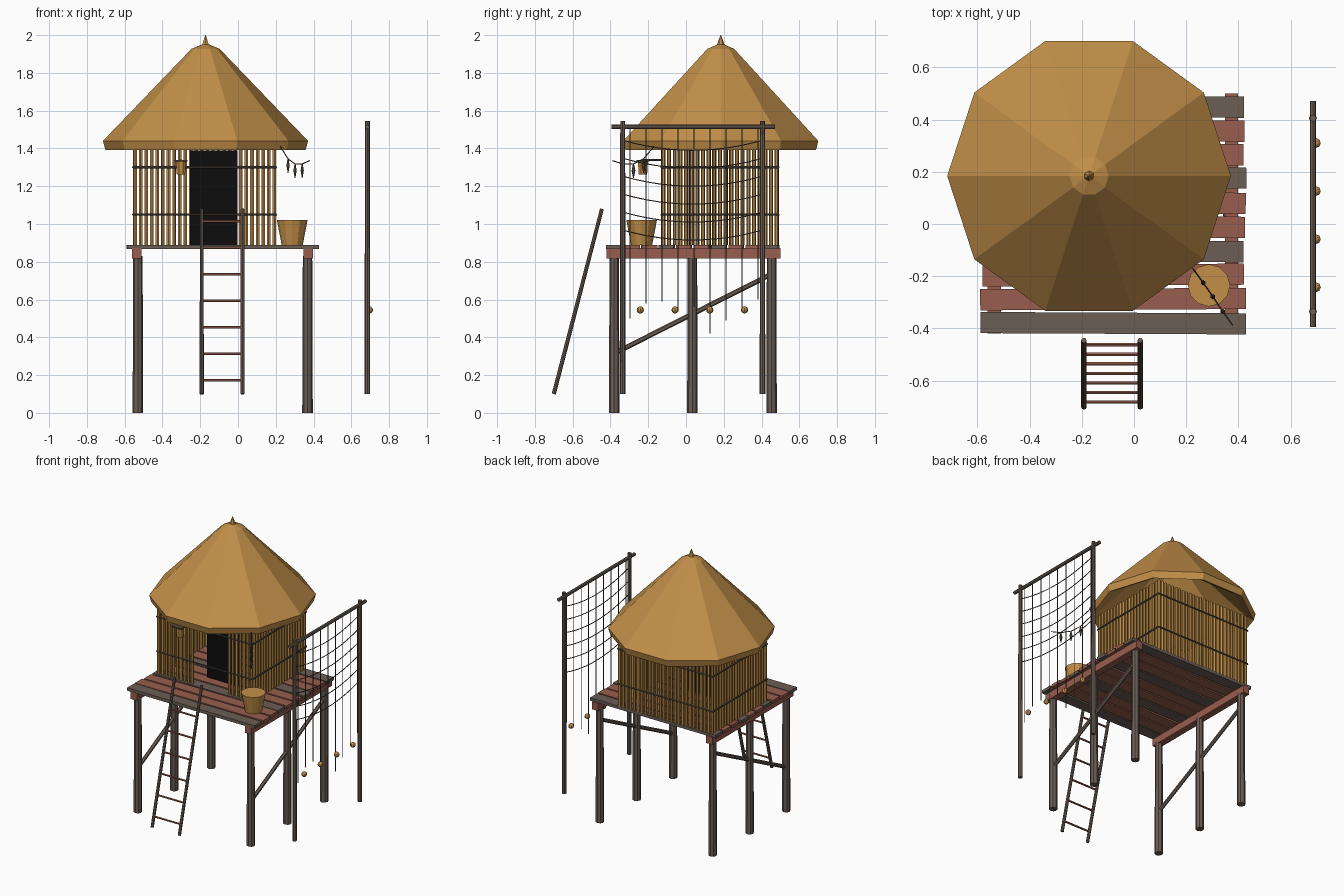
import bpy, bmesh, math, random
from mathutils import Vector, Matrix

if "Cube" in bpy.data.objects:
    bpy.data.objects.remove(bpy.data.objects["Cube"])

random.seed(4)

def material(name, r, g, b):
    m = bpy.data.materials.new(name)
    m.diffuse_color = (r, g, b, 1)
    m.use_nodes = True
    m.node_tree.nodes["Principled BSDF"].inputs["Base Color"].default_value = m.diffuse_color
    return m

STRAW = material("straw tan", 0.54, 0.275, 0.066)
WOOD = material("weathered wood", 0.145, 0.112, 0.090)
RED = material("red wood", 0.31, 0.110, 0.074)
ROPE = material("dark rope", 0.095, 0.074, 0.058)
BLACK = material("black", 0.004, 0.004, 0.004)

def finish(name, bm, mat):
    me = bpy.data.meshes.new(name)
    bmesh.ops.recalc_face_normals(bm, faces=bm.faces)
    bm.to_mesh(me)
    bm.free()
    me.materials.append(mat)
    ob = bpy.data.objects.new(name, me)
    bpy.context.collection.objects.link(ob)
    return ob

def rods(name, items, mat, sides=8):
    """Tapered rods: each item is (start, end, start radius, end radius)."""
    bm = bmesh.new()
    for a, b, ra, rb in items:
        a, b = Vector(a), Vector(b)
        d = b - a
        rot = d.to_track_quat('Z', 'Y').to_matrix().to_4x4()
        bmesh.ops.create_cone(bm, cap_ends=True, segments=sides, radius1=ra, radius2=rb,
                              depth=d.length, matrix=Matrix.Translation((a + b) / 2) @ rot)
    return finish(name, bm, mat)

def boxes(name, items, mat):
    """Boxes: each item is (centre, size, turn about z)."""
    bm = bmesh.new()
    for c, s, turn in items:
        m = Matrix.Translation(c) @ Matrix.Rotation(turn, 4, 'Z') @ Matrix.Diagonal((*s, 1))
        bmesh.ops.create_cube(bm, size=1, matrix=m)
    return finish(name, bm, mat)

def lathe(name, profile, centre, sides, mat, turn=0.0):
    """Faceted turned shape from (radius, z) points, closed at the profile ends."""
    bm = bmesh.new()
    rings = []
    for r, z in profile:
        rings.append([bm.verts.new((centre[0] + r * math.cos(turn + i * math.tau / sides),
                                    centre[1] + r * math.sin(turn + i * math.tau / sides), z))
                      for i in range(sides)])
    for lo, hi in zip(rings, rings[1:]):
        for i in range(sides):
            j = (i + 1) % sides
            bm.faces.new((lo[i], lo[j], hi[j], hi[i]))
    bm.faces.new(rings[0])
    bm.faces.new(rings[-1])
    return finish(name, bm, mat)

def chain(points, r):
    return [(a, b, r, r) for a, b in zip(points, points[1:])]

# stilts, side beams and diagonal braces
SIDES_X = (-0.53, 0.368)
rods("stilt_posts", [((x, y, 0), (x, y, 0.83), 0.028, 0.025)
                     for x in SIDES_X for y in (-0.38, 0.034, 0.453)], WOOD)
boxes("deck_beams", [((x, 0.04, 0.845), (0.05, 0.92, 0.055), 0) for x in (-0.535, 0.373)], RED)
rods("diagonal_braces", [((x, -0.36, 0.325), (x, 0.453, 0.735), 0.013, 0.013)
                         for x in SIDES_X], WOOD, 6)

# deck planks: every third one is weathered grey
planks = {True: [], False: []}
for i in range(10):
    length = 1.01 + random.uniform(-0.015, 0.012)
    planks[i % 3 == 0].append(((-0.08, 0.45 - i * 0.0922, 0.879), (length, 0.081, 0.022),
                               random.uniform(-0.008, 0.008)))
boxes("grey_deck_planks", planks[True], WOOD)
boxes("red_deck_planks", planks[False], RED)

# ladder
def ladder_y(z):
    return -0.70 + (z - 0.10) * 0.26
rods("ladder_rails", [((x, ladder_y(0.1), 0.1), (x, ladder_y(1.08), 1.08), 0.011, 0.010)
                      for x in (-0.192, 0.024)], WOOD)
rods("ladder_rungs", [((-0.192, ladder_y(z), z), (0.024, ladder_y(z), z), 0.007, 0.007)
                      for z in [0.172 + 0.1405 * i for i in range(7)]], RED, 6)

# hut walls of upright canes, with a doorway in the front
X0, X1, Y0, Y1 = -0.545, 0.192, -0.12, 0.48
DOOR = (-0.262, 0.0)
spots = []
nx, ny = 25, 20
for i in range(nx + 1):
    x = X0 + (X1 - X0) * i / nx
    spots.append((x, Y1))
    if not DOOR[0] < x < DOOR[1]:
        spots.append((x, Y0))
for i in range(1, ny):
    y = Y0 + (Y1 - Y0) * i / ny
    spots += [(X0, y), (X1, y)]
canes = []
for x, y in spots:
    r = random.uniform(0.0095, 0.0115)
    canes.append(((x, y, 0.888), (x, y, 1.405), r, r))
rods("wall_canes", canes, STRAW, 6)

# lashing rails around the walls
loops = []
for z in (1.05, 1.30):
    e = 0.01
    c = [(X0 - e, Y0 - e, z), (X1 + e, Y0 - e, z), (X1 + e, Y1 + e, z), (X0 - e, Y1 + e, z)]
    loops += chain(c + c[:1], 0.006)
rods("wall_lashings", loops, ROPE, 6)

# dark doorway panel set back inside
boxes("doorway_panel", [((-0.128, 0.02, 1.14), (0.252, 0.015, 0.50), 0)], BLACK)

# thatched ten-sided roof with hollow underside, and finial
HUB = (-0.172, 0.184)
lathe("thatched_roof", [(0.03, 1.87), (0.48, 1.42), (0.53, 1.392), (0.543, 1.44), (0.075, 1.927),
                        (0.02, 1.95)], HUB, 10, STRAW)
rods("roof_finial", [((*HUB, 1.938), (*HUB, 2.0), 0.024, 0.002)], STRAW, 6)

# basket on the deck
lathe("basket", [(0.056, 0.89), (0.081, 1.02)], (0.287, -0.235), 12, STRAW)

# lantern by the door
lathe("lantern_body", [(0.024, 1.262), (0.029, 1.333)], (-0.302, -0.228), 8, STRAW, math.pi / 8)
boxes("lantern_cap", [((-0.302, -0.228, 1.336), (0.07, 0.07, 0.008), 0)], ROPE)
rods("lantern_arm", [((-0.302, -0.235, 1.338), (-0.302, Y0, 1.338), 0.005, 0.005)], ROPE, 6)

# hanging charms on a cord from the eave
cord = [(0.225, -0.17, 1.41), (0.265, -0.225, 1.345), (0.302, -0.278, 1.318),
        (0.34, -0.335, 1.318), (0.378, -0.388, 1.335)]
rods("charm_cord", chain(cord, 0.003), ROPE, 5)
charms = []
for x, y, z in cord[1:4]:
    charms += [((x, y, z), (x, y, z - 0.035), 0.003, 0.010),
               ((x, y, z - 0.035), (x, y, z - 0.075), 0.010, 0.002)]
rods("hanging_charms", charms, ROPE, 6)

# net frame
FX = 0.685
rods("net_frame_posts", [((FX, y, 0.1), (FX, y, 1.545), 0.015, 0.013)
                         for y in (-0.335, 0.405)], WOOD)
rods("net_frame_top_pole", [((FX, -0.395, 1.514), (FX, 0.47, 1.514), 0.012, 0.012)], WOOD)

# net: sagging cross ropes and upright ropes with loose ends
net = []
for i in range(6):
    z = 1.44 - 0.095 * i
    pts = []
    for k in range(13):
        t = k / 12
        pts.append((FX, -0.325 + 0.72 * t, z - 0.05 * 4 * t * (1 - t)))
    net += chain(pts, 0.003)
ends = (0.50, 0.58, 0.59, 0.54, 0.56, 0.42, 0.49, 0.54, 0.60)
for i, z in enumerate(ends):
    y = -0.296 + 0.0845 * i
    net.append(((FX, y, 1.51), (FX, y, z), 0.003, 0.003))
rods("rope_net", net, ROPE, 5)

# net floats
bm = bmesh.new()
for y in (-0.242, -0.058, 0.126, 0.31):
    bmesh.ops.create_uvsphere(bm, u_segments=8, v_segments=6, radius=0.019,
                              matrix=Matrix.Translation((0.696, y, 0.545)))
finish("net_floats", bm, STRAW)
